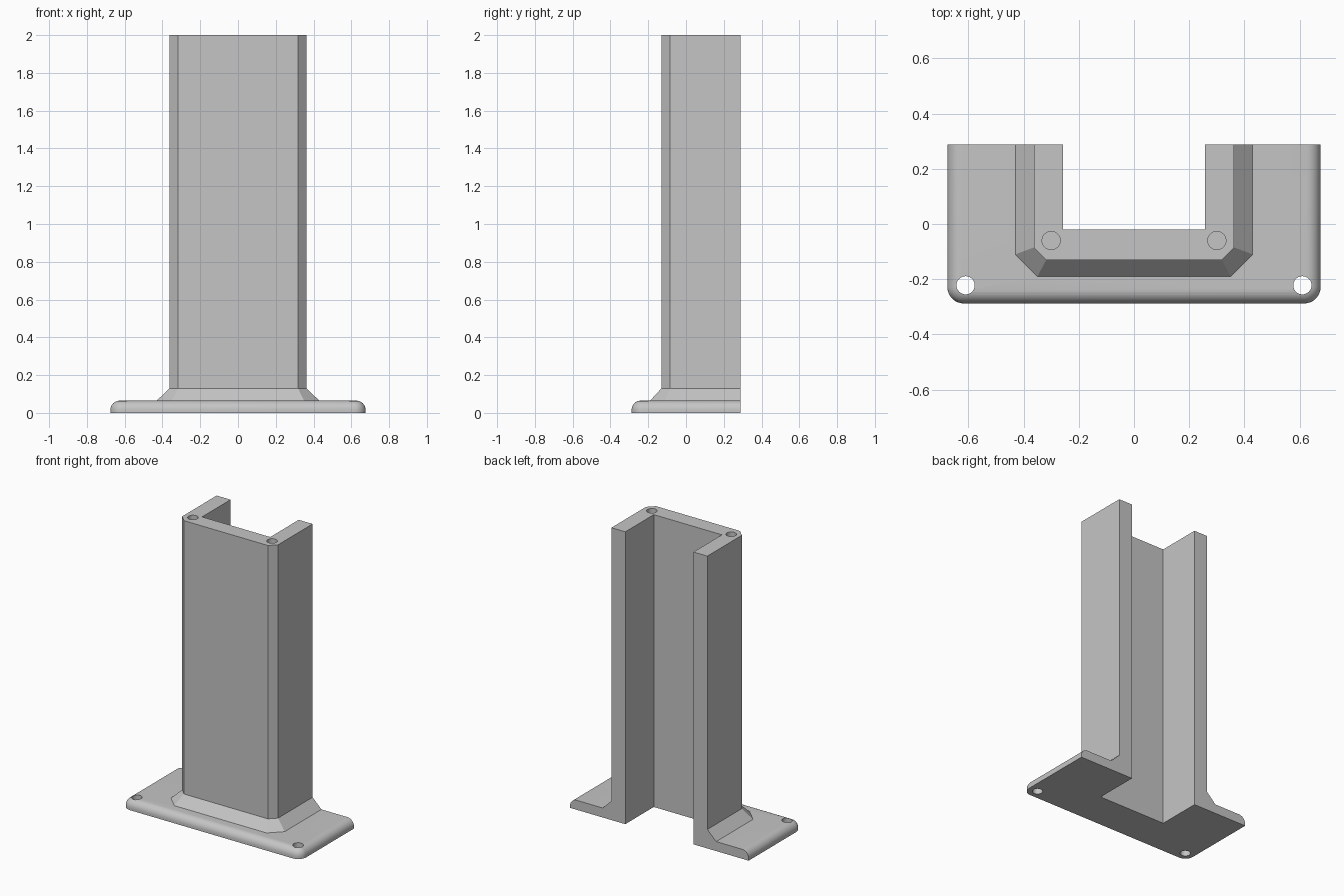
import bpy, bmesh, math

if "Cube" in bpy.data.objects:
    bpy.data.objects.remove(bpy.data.objects["Cube"], do_unlink=True)

BACK = 0.288
TOP = 2.0
BASE_TOP, FLARE_TOP = 0.065, 0.13
SLOT_X, SLOT_Y = 0.258, -0.02
RIM = 0.05
STEPS = 8

metal = bpy.data.materials.new("plain grey")
metal.use_nodes = True
grey = (0.56, 0.56, 0.56, 1)
metal.diffuse_color = grey
metal.node_tree.nodes["Principled BSDF"].inputs["Base Color"].default_value = grey


def outline(half, front, corner, z, rounded):
    """U-shaped outline: slot open at the back, two front corners cut or rounded."""
    right = []
    for i in range(STEPS + 1):
        t = i / STEPS
        if rounded:
            a, b = math.sin(t * math.pi / 2), math.cos(t * math.pi / 2)
            x, y = half - corner + corner * a, front + corner - corner * b
        else:
            x, y = half - corner * (1 - t), front + corner * t
        right.append((x, y, z))
    right += [(half, BACK, z), (SLOT_X, BACK, z), (SLOT_X, SLOT_Y, z)]
    return right + [(-x, y, z) for x, y, z in reversed(right)]


# Base plate with rolled rim, then flare, then column
rings = [outline(0.676, -BACK, 0.06, 0, True)]
for i in range(STEPS + 1):
    a = i / STEPS * math.pi / 2
    inset = RIM * (1 - math.cos(a))
    z = BASE_TOP - RIM + RIM * math.sin(a)
    rings.append(outline(0.676 - inset, -BACK + inset, 0.06 - inset, z, True))
rings.append(outline(0.43, -0.19, 0.08, BASE_TOP, False))
rings.append(outline(0.363, -0.13, 0.045, FLARE_TOP, False))
rings.append(outline(0.363, -0.13, 0.045, TOP, False))

bm = bmesh.new()
loops = [[bm.verts.new(p) for p in ring] for ring in rings]
n = len(loops[0])
for low, high in zip(loops, loops[1:]):
    for i in range(n):
        j = (i + 1) % n
        bm.faces.new((low[i], low[j], high[j], high[i]))
bm.faces.new(loops[0])
bm.faces.new(loops[-1])
bmesh.ops.remove_doubles(bm, verts=bm.verts[:], dist=1e-5)
bmesh.ops.dissolve_limit(bm, angle_limit=math.radians(0.5), verts=bm.verts[:], edges=bm.edges[:])
bmesh.ops.recalc_face_normals(bm, faces=bm.faces[:])
mesh = bpy.data.meshes.new("post_with_base")
bm.to_mesh(mesh)
bm.free()
mesh.materials.append(metal)
post = bpy.data.objects.new("post_with_base", mesh)
bpy.context.collection.objects.link(post)


def drill(x, y, low, high, radius=0.033):
    """Cut one round screw hole."""
    bpy.ops.mesh.primitive_cylinder_add(vertices=32, radius=radius, depth=high - low,
                                        location=(x, y, (low + high) / 2))
    cutter = bpy.context.object
    cutter.name = "hole_cutter"
    cutter.hide_render = True
    cutter.data.materials.append(metal)
    cut = post.modifiers.new("hole", "BOOLEAN")
    cut.operation = "DIFFERENCE"
    cut.solver = "EXACT"
    cut.object = cutter
    bpy.context.view_layer.objects.active = post
    bpy.ops.object.modifier_apply(modifier=cut.name)
    bpy.data.objects.remove(cutter, do_unlink=True)


# Through holes in the base, blind holes in the column top
for side in (-1, 1):
    drill(side * 0.61, -0.222, -0.1, 0.2)
    drill(side * 0.3, -0.06, TOP - 0.2, TOP + 0.1)

bpy.ops.object.select_all(action="DESELECT")
post.select_set(True)
bpy.context.view_layer.objects.active = post
bpy.ops.object.shade_smooth_by_angle(angle=math.radians(30))
